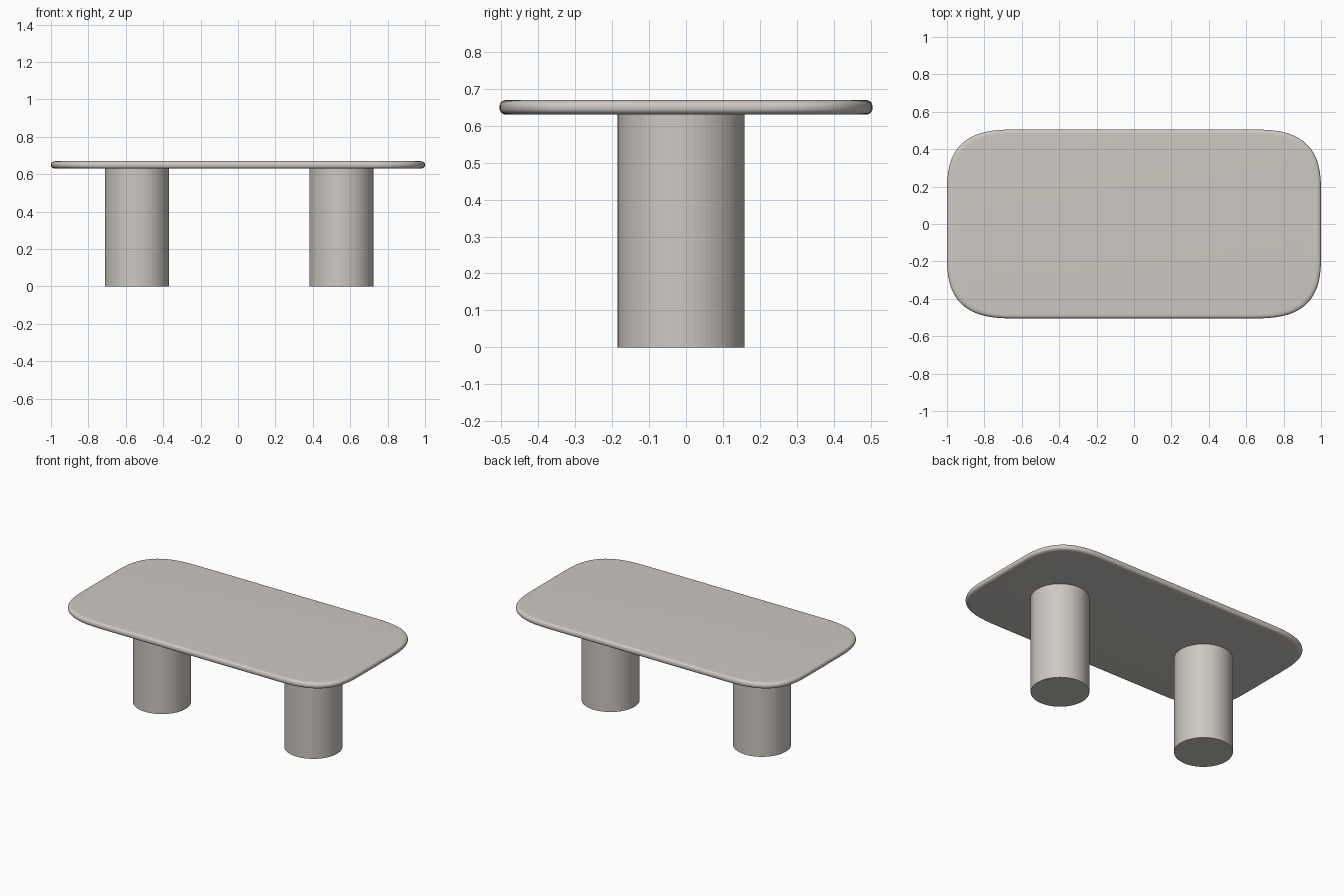
import bpy, bmesh, math

if "Cube" in bpy.data.objects:
    bpy.data.objects.remove(bpy.data.objects["Cube"])

stone = bpy.data.materials.new("warm grey stone")
stone.diffuse_color = (0.61, 0.575, 0.535, 1)
stone.use_nodes = True
stone.node_tree.nodes["Principled BSDF"].inputs["Base Color"].default_value = stone.diffuse_color

HX, HY = 1.0, 0.505      # half size of the top
Z0, Z1 = 0.63, 0.67      # underside and upper face of the top
STEPS = 20


def make_object(name, bm):
    mesh = bpy.data.meshes.new(name)
    bmesh.ops.recalc_face_normals(bm, faces=bm.faces[:])
    bm.to_mesh(mesh)
    bm.free()
    mesh.materials.append(stone)
    ob = bpy.data.objects.new(name, mesh)
    bpy.context.collection.objects.link(ob)
    return ob


def outline(inx, iny):
    """Rectangle with soft superelliptic corners, inset by inx / iny."""
    a, b, e = 0.38, 0.35, 2 / 2.9
    pts = []
    for q, (sx, sy) in enumerate([(1, 1), (-1, 1), (-1, -1), (1, -1)]):
        for i in range(STEPS + 1):
            t = math.pi / 2 * (i if q % 2 == 0 else STEPS - i) / STEPS
            x = HX - a + a * max(math.cos(t), 0) ** e
            y = HY - b + b * max(math.sin(t), 0) ** e
            pts.append((sx * x * (HX - inx) / HX, sy * y * (HY - iny) / HY))
    return pts


# Table top: stacked outlines following a rounded edge profile
bm = bmesh.new()
rings = []
N = 14
for i in range(N + 1):
    t = -math.pi / 2 + math.pi * i / N
    c = max(math.cos(t), 0) ** 0.8
    s = math.copysign(abs(math.sin(t)) ** 0.8, math.sin(t))
    z = (Z0 + Z1) / 2 + (Z1 - Z0) / 2 * s
    rings.append([bm.verts.new((x, y, z))
                  for x, y in outline(0.03 * (1 - c), 0.022 * (1 - c))])
for lo, hi in zip(rings, rings[1:]):
    n = len(lo)
    for k in range(n):
        bm.faces.new((lo[k], lo[(k + 1) % n], hi[(k + 1) % n], hi[k]))
bm.faces.new(rings[0][::-1])
bm.faces.new(rings[-1])
top = make_object("table_top", bm)
bpy.context.view_layer.objects.active = top
top.select_set(True)
bpy.ops.object.shade_smooth_by_angle(angle=math.radians(35))

# Two faceted cylindrical legs
for name, x in (("left_leg", -0.54), ("right_leg", 0.553)):
    bm = bmesh.new()
    bmesh.ops.create_cone(bm, cap_ends=True, segments=64, radius1=0.172,
                          radius2=0.172, depth=Z0 + 0.005)
    bmesh.ops.translate(bm, verts=bm.verts[:], vec=(0, 0, (Z0 + 0.005) / 2))
    make_object(name, bm).location = (x, -0.013, 0)
